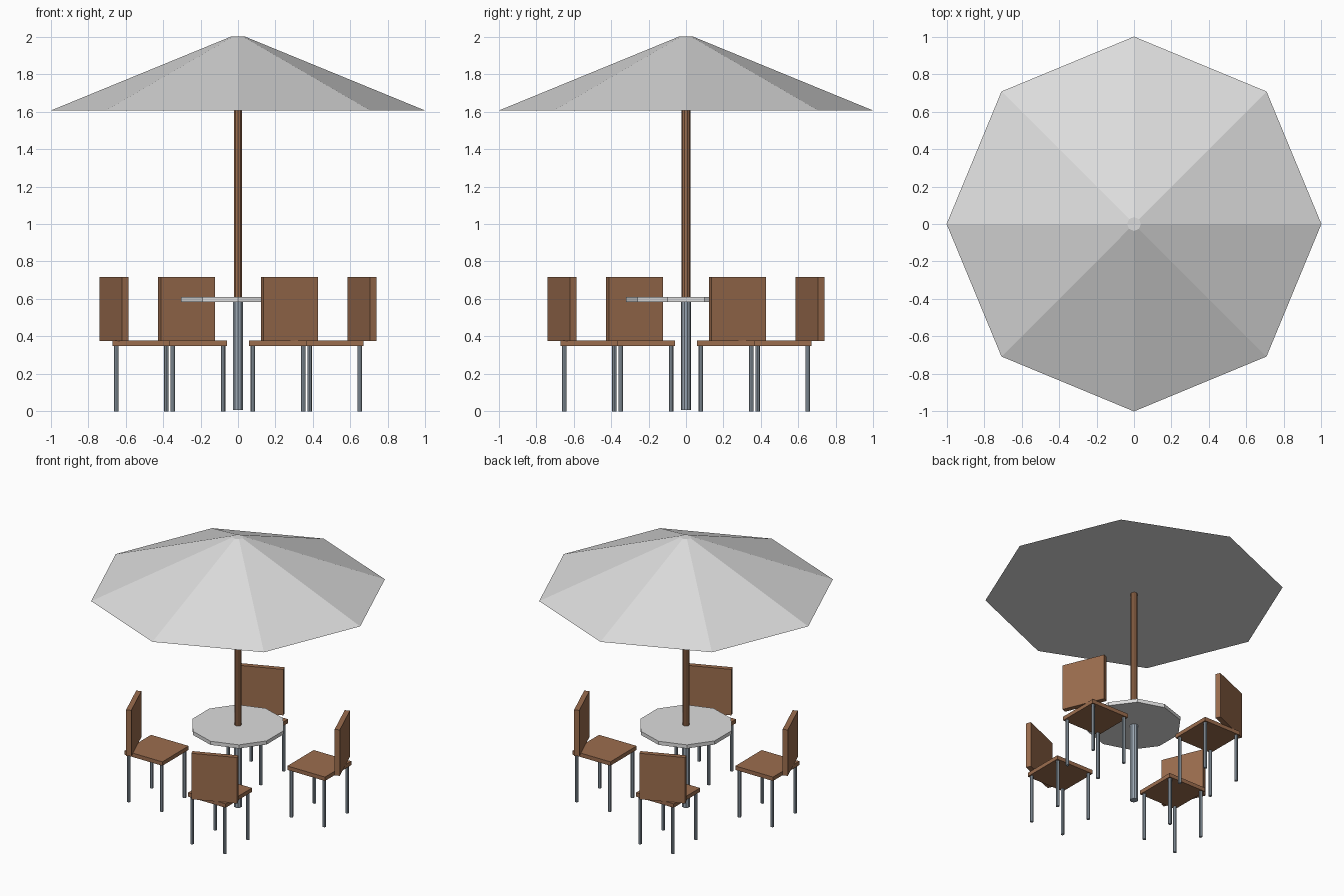
import bpy
from math import pi, cos, sin

old = bpy.data.objects.get("Cube")
if old:
    bpy.data.objects.remove(old, do_unlink=True)


def material(name, rgb):
    mat = bpy.data.materials.new(name)
    mat.use_nodes = True
    colour = (*rgb, 1)
    mat.diffuse_color = colour
    mat.node_tree.nodes["Principled BSDF"].inputs["Base Color"].default_value = colour
    return mat


WOOD = material("brown wood", (0.33, 0.153, 0.076))
METAL = material("blue grey metal", (0.32, 0.38, 0.44))
FABRIC = material("off white", (0.72, 0.72, 0.72))


def finish(name, mat):
    obj = bpy.context.object
    obj.name = obj.data.name = name
    obj.data.materials.append(mat)
    return obj


def tube(name, mat, x, y, bottom, top, radius, sides, top_radius=None):
    """Upright prism, or a cut cone when top_radius differs."""
    bpy.ops.mesh.primitive_cone_add(
        vertices=sides, radius1=radius,
        radius2=radius if top_radius is None else top_radius,
        depth=top - bottom, location=(x, y, (bottom + top) / 2))
    return finish(name, mat)


def box(name, mat, x, y, bottom, top, width, depth, turn=0):
    bpy.ops.mesh.primitive_cube_add(size=1, location=(x, y, (bottom + top) / 2))
    obj = finish(name, mat)
    for v in obj.data.vertices:
        v.co.x *= width
        v.co.y *= depth
        v.co.z *= top - bottom
    obj.rotation_euler.z = turn
    return obj


# Parasol and table
tube("canopy", FABRIC, 0, 0, 1.605, 2.0, 1.0, 8, 0.037)
tube("parasol_pole", WOOD, 0, 0, 0.6, 1.62, 0.023, 10)
tube("table_top", FABRIC, 0, 0, 0.583, 0.61, 0.32, 10)
tube("table_post", METAL, 0, 0, 0.007, 0.59, 0.028, 10)

# Four chairs: seats stay square to the axes, backs face the table
SEAT_RADIUS, BACK_RADIUS, LEG_OFFSET = 0.5585, 0.716, 0.134
for i in range(4):
    angle = pi / 8 + i * pi / 2
    cx, cy = SEAT_RADIUS * cos(angle), SEAT_RADIUS * sin(angle)
    box(f"seat_{i + 1}", WOOD, cx, cy, 0.35, 0.379, 0.308, 0.308)
    box(f"chair_back_{i + 1}", WOOD, BACK_RADIUS * cos(angle),
        BACK_RADIUS * sin(angle), 0.377, 0.717, 0.036, 0.314, angle)
    for sx in (-1, 1):
        for sy in (-1, 1):
            tube(f"chair_leg_{i + 1}", METAL, cx + sx * LEG_OFFSET,
                 cy + sy * LEG_OFFSET, 0, 0.36, 0.012, 8)
